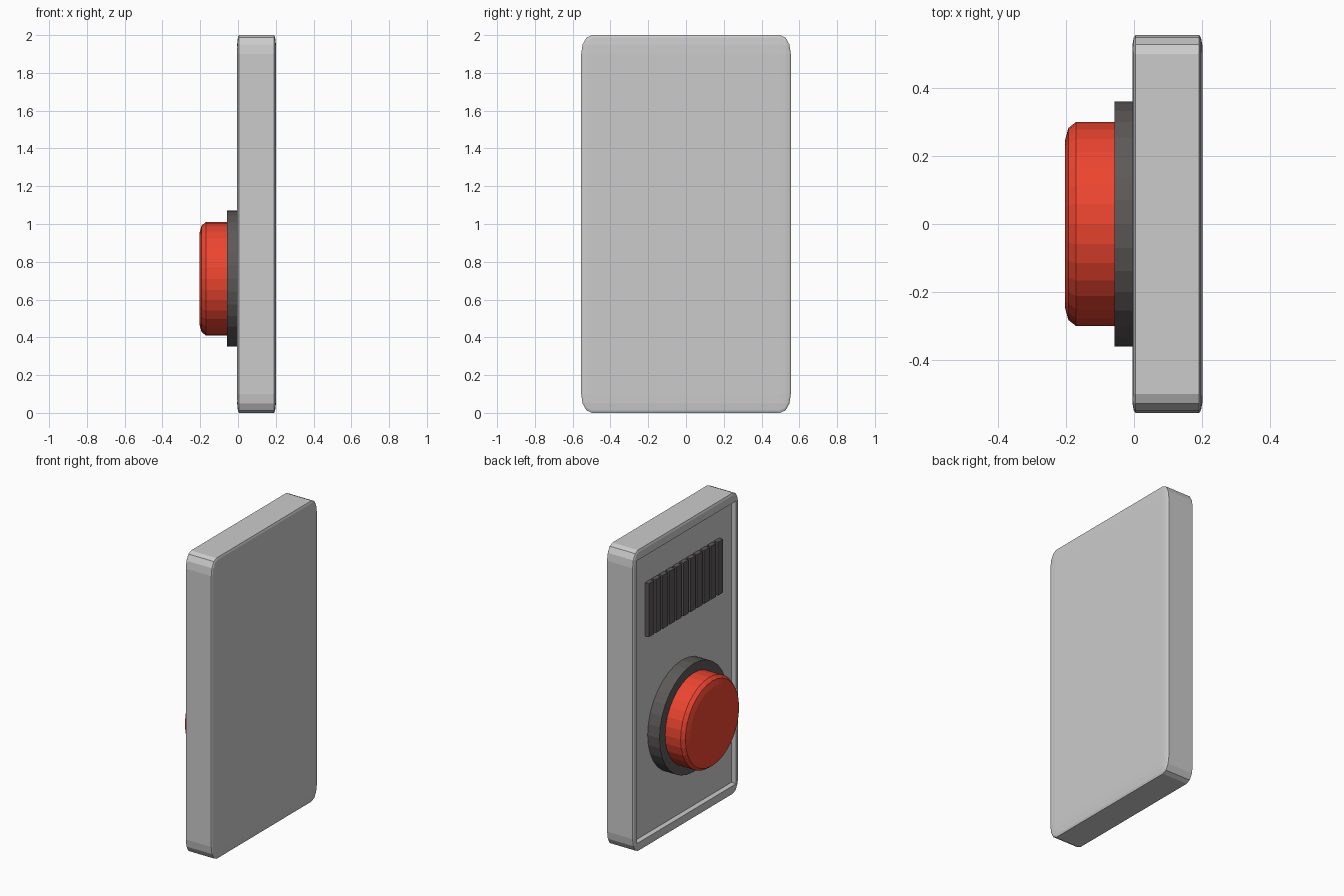
import bpy, bmesh
from math import cos, sin, pi
from mathutils import Matrix, Vector

if "Cube" in bpy.data.objects:
    bpy.data.objects.remove(bpy.data.objects["Cube"])


def material(name, rgb):
    m = bpy.data.materials.new(name)
    m.diffuse_color = (*rgb, 1)
    m.use_nodes = True
    m.node_tree.nodes["Principled BSDF"].inputs["Base Color"].default_value = m.diffuse_color
    return m


def finish(name, bm, mat=None):
    bmesh.ops.recalc_face_normals(bm, faces=bm.faces)
    me = bpy.data.meshes.new(name)
    bm.to_mesh(me)
    bm.free()
    ob = bpy.data.objects.new(name, me)
    bpy.context.collection.objects.link(ob)
    if mat:
        me.materials.append(mat)
    return ob


def box(name, lo, hi, mat=None, bevel=0):
    # unit cube, optionally bevelled before it is stretched to size
    lo, hi = Vector(lo), Vector(hi)
    bm = bmesh.new()
    bmesh.ops.create_cube(bm, size=1)
    if bevel:
        bmesh.ops.bevel(bm, geom=bm.edges[:], offset=bevel, segments=3,
                        profile=0.5, affect='EDGES')
    bmesh.ops.transform(bm, verts=bm.verts, matrix=Matrix.Translation((lo + hi) / 2)
                        @ Matrix.Diagonal((*(hi - lo), 1)))
    return finish(name, bm, mat)


def lathe(name, profile, z, mat, sides=32):
    # revolve (x, radius) points around an axis along x
    bm = bmesh.new()
    rings = [[bm.verts.new((x, r * cos(2 * pi * i / sides), z + r * sin(2 * pi * i / sides)))
              for i in range(sides)] for x, r in profile]
    for a, b in zip(rings, rings[1:]):
        for i in range(sides):
            j = (i + 1) % sides
            bm.faces.new((a[i], a[j], b[j], b[i]))
    bm.faces.new(rings[0])
    bm.faces.new(rings[-1])
    return finish(name, bm, mat)


dark = material("dark_plastic", (0.11, 0.1, 0.1))
red = material("red_plastic", (0.85, 0.06, 0.03))
FLOOR = 0.03

# Housing with a shallow recess on the -x face
housing = box("housing", (-0.006, -0.555, 0), (0.202, 0.555, 2), bevel=0.05)
cutter = box("recess_cutter", (-0.1, -0.52, 0.06), (FLOOR, 0.52, 1.94))
cutter.hide_render = True
cutter.hide_set(True)
cut = housing.modifiers.new("recess", 'BOOLEAN')
cut.operation = 'DIFFERENCE'
cut.solver = 'EXACT'
cut.object = cutter

# Round bezel and push button
lathe("button_bezel", [(FLOOR + 0.005, 0.36), (-0.057, 0.36)], 0.712, dark)
lathe("push_button", [(-0.05, 0.3), (-0.17, 0.3), (-0.193, 0.282), (-0.203, 0.245)], 0.71, red)

# Vertical grille slats
for i in range(11):
    y = (i - 5) * 0.0725
    box(f"grille_slat_{i + 1}", (0.0, y - 0.0275, 1.38), (FLOOR + 0.005, y + 0.0275, 1.735), dark)
